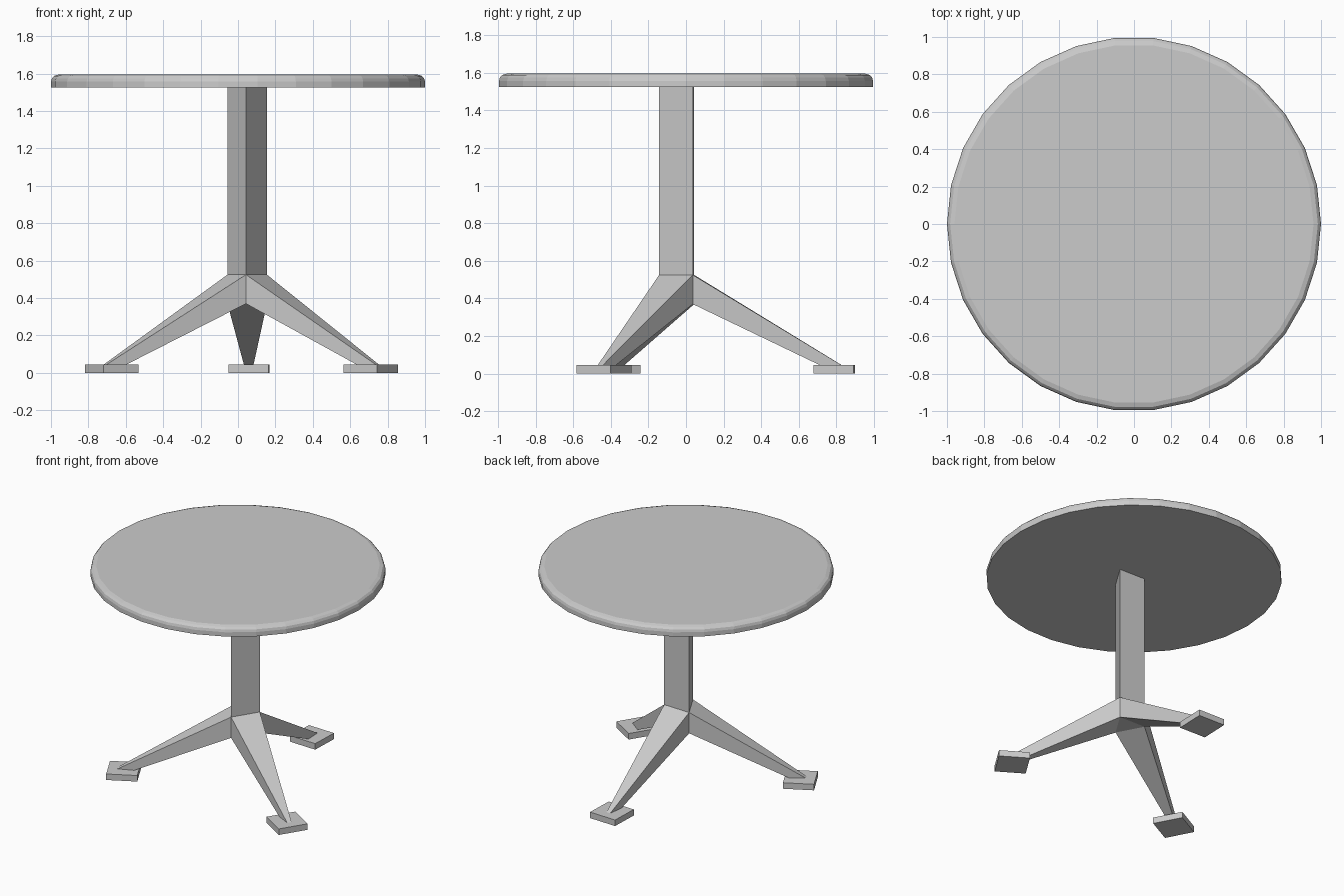
import bpy
from math import radians, cos, sin, pi
from mathutils import Matrix, Vector

if "Cube" in bpy.data.objects:
    bpy.data.objects.remove(bpy.data.objects["Cube"])


def make(name, verts, faces):
    mesh = bpy.data.meshes.new(name)
    mesh.from_pydata([tuple(v) for v in verts], [], faces)
    ob = bpy.data.objects.new(name, mesh)
    bpy.context.collection.objects.link(ob)
    return ob


def loft(name, rings):
    """Closed solid through equal-sized rings, listed from bottom to top."""
    n = len(rings[0])
    verts = [v for r in rings for v in r]
    faces = [tuple(reversed(range(n))), tuple(range(len(verts) - n, len(verts)))]
    for k in range(len(rings) - 1):
        for i in range(n):
            j = (i + 1) % n
            faces.append((k * n + i, k * n + j, (k + 1) * n + j, (k + 1) * n + i))
    return make(name, verts, faces)


def ring(n, r, z, start=0.0, cx=0.0, cy=0.0):
    return [(cx + r * cos(start + 2 * pi * i / n), cy + r * sin(start + 2 * pi * i / n), z)
            for i in range(n)]


TURN = radians(-2)
COL = (0.047, -0.021)       # column axis
BASE = (0.032, -0.011)      # centre of the three feet
COL_R, Z_LOW, Z_HIGH, FOOT_H = 0.122, 0.37, 0.525, 0.045

# round top with a rounded upper rim
profile = [(1.0, 1.525), (1.0, 1.557), (0.995, 1.575), (0.983, 1.588), (0.96, 1.595)]
loft("table_top", [ring(30, r, z) for r, z in profile])

# triangular column
start = radians(-90) + TURN
loft("column", [ring(3, COL_R, z, start, *COL) for z in (Z_LOW, 1.525)])

# three tapered legs, each growing from one column face, with a square foot
for name, angle in (("back", 90), ("left", 210), ("right", 330)):
    a = radians(angle) + TURN
    rot = Matrix.Rotation(a, 4, 'Z')
    col = Matrix.Translation((*COL, 0)) @ rot
    base = Matrix.Translation((*BASE, 0)) @ rot
    d, w = COL_R / 2, COL_R * 3 ** 0.5 / 2
    tip = [(0.725, -0.026), (0.84, -0.016), (0.84, 0.016), (0.725, 0.026)]
    root = [(-w, Z_LOW), (-w, Z_HIGH), (w, Z_HIGH), (w, Z_LOW)]
    loft(name + "_leg", [
        [base @ Vector((x, y, FOOT_H)) for x, y in tip],
        [col @ Vector((d, y, z)) for y, z in root]])
    h = 0.106
    square = [(0.8 - h, -h), (0.8 + h, -h), (0.8 + h, h), (0.8 - h, h)]
    loft(name + "_foot", [[base @ Vector((x, y, z)) for x, y in square]
                          for z in (0, FOOT_H)])
